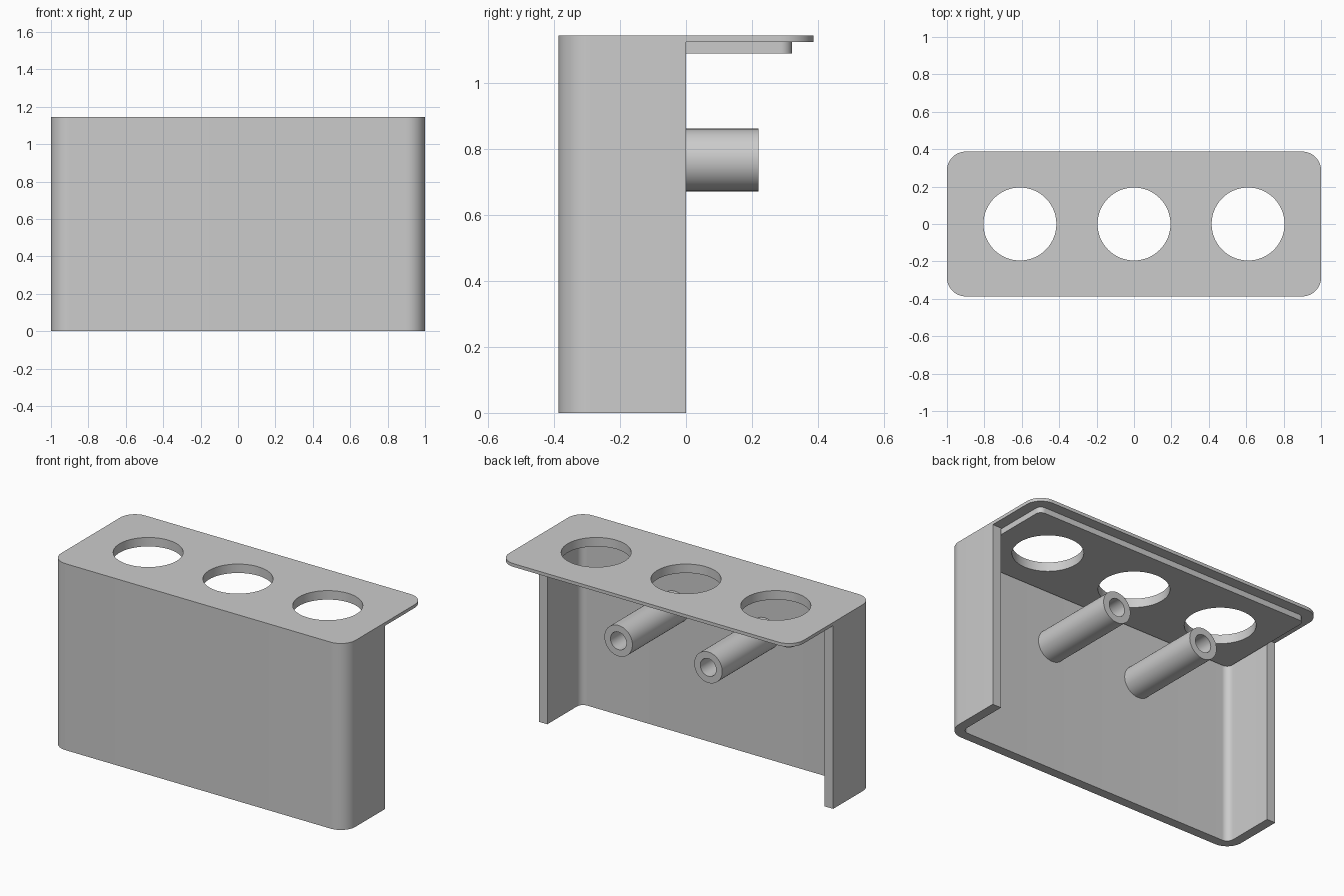
import bpy, bmesh
from math import cos, sin, pi, radians
from mathutils import Matrix

cube = bpy.data.objects.get("Cube")
if cube:
    bpy.data.objects.remove(cube, do_unlink=True)

grey = bpy.data.materials.new("plain grey")
grey.use_nodes = True
colour = (0.6, 0.6, 0.6, 1)
grey.diffuse_color = colour
grey.node_tree.nodes["Principled BSDF"].inputs["Base Color"].default_value = colour

HX, HY, CORNER = 1.0, 0.387, 0.1
WALL, LIP_INSET = 0.058, 0.065
LIP_Z, PLATE_Z, TOP_Z = 1.09, 1.125, 1.145


def arc(cx, cy, r, start, end, steps=12):
    angles = [radians(start + (end - start) * i / steps) for i in range(steps + 1)]
    return [(cx + r * cos(a), cy + r * sin(a)) for a in angles]


def circle(cx, r, steps=64):
    return arc(cx, 0, r, 0, 360, steps)[:-1]


def rounded_rect(inset):
    r = CORNER - inset
    x, y = HX - CORNER, HY - CORNER
    return (arc(x, y, r, 0, 90) + arc(-x, y, r, 90, 180)
            + arc(-x, -y, r, 180, 270) + arc(x, -y, r, 270, 360))


def front_half(inset):
    """Open U outline running from the right side round the front to the left."""
    r = CORNER - inset
    x, y = HX - CORNER, HY - CORNER
    return ([(inset - HX, 0)] + arc(-x, -y, r, 180, 270)
            + arc(x, -y, r, 270, 360) + [(HX - inset, 0)])


def extruded(name, outlines, z0, z1, matrix=Matrix()):
    """Fill the outlines, inner ones becoming holes, and extrude from z0 to z1."""
    curve = bpy.data.curves.new(name, 'CURVE')
    curve.dimensions, curve.fill_mode = '2D', 'BOTH'
    curve.extrude = (z1 - z0) / 2
    for points in outlines:
        spline = curve.splines.new('POLY')
        spline.points.add(len(points) - 1)
        spline.use_cyclic_u = True
        for p, (x, y) in zip(spline.points, points):
            p.co = (x, y, 0, 1)
    helper = bpy.data.objects.new(name + " outline", curve)
    bpy.context.collection.objects.link(helper)
    bpy.context.view_layer.update()
    mesh = bpy.data.meshes.new_from_object(
        helper.evaluated_get(bpy.context.evaluated_depsgraph_get()))
    bpy.data.objects.remove(helper, do_unlink=True)

    bm = bmesh.new()
    bm.from_mesh(mesh)
    bmesh.ops.remove_doubles(bm, verts=bm.verts, dist=0.0001)
    bmesh.ops.transform(bm, matrix=matrix @ Matrix.Translation((0, 0, (z0 + z1) / 2)),
                        verts=bm.verts)
    bmesh.ops.recalc_face_normals(bm, faces=bm.faces)
    bm.to_mesh(mesh)
    bm.free()
    mesh.materials.clear()
    mesh.materials.append(grey)
    obj = bpy.data.objects.new(name, mesh)
    bpy.context.collection.objects.link(obj)
    bpy.ops.object.select_all(action='DESELECT')
    obj.select_set(True)
    bpy.context.view_layer.objects.active = obj
    bpy.ops.object.shade_smooth_by_angle(angle=radians(30))
    return obj


# Front wall with short returns down both sides
extruded("u_wall", [front_half(0) + front_half(WALL)[::-1]], 0, PLATE_Z)

# Top plate and the inset lip beneath it, pierced by three round holes
holes = [circle(x, 0.195) for x in (-0.61, 0, 0.61)]
extruded("top_plate", [rounded_rect(0)] + holes, PLATE_Z, TOP_Z)
extruded("under_lip", [rounded_rect(LIP_INSET)] + holes, LIP_Z, PLATE_Z)

# Hollow mounting tubes running back from the front wall
for side, x in (("right", -0.305), ("left", 0.305)):
    place = Matrix.Translation((x, 0, 0.767)) @ Matrix.Rotation(-pi / 2, 4, 'X')
    extruded(side + "_tube", [circle(0, 0.095, 48), circle(0, 0.054, 48)],
             WALL - HY, 0.22, place)
